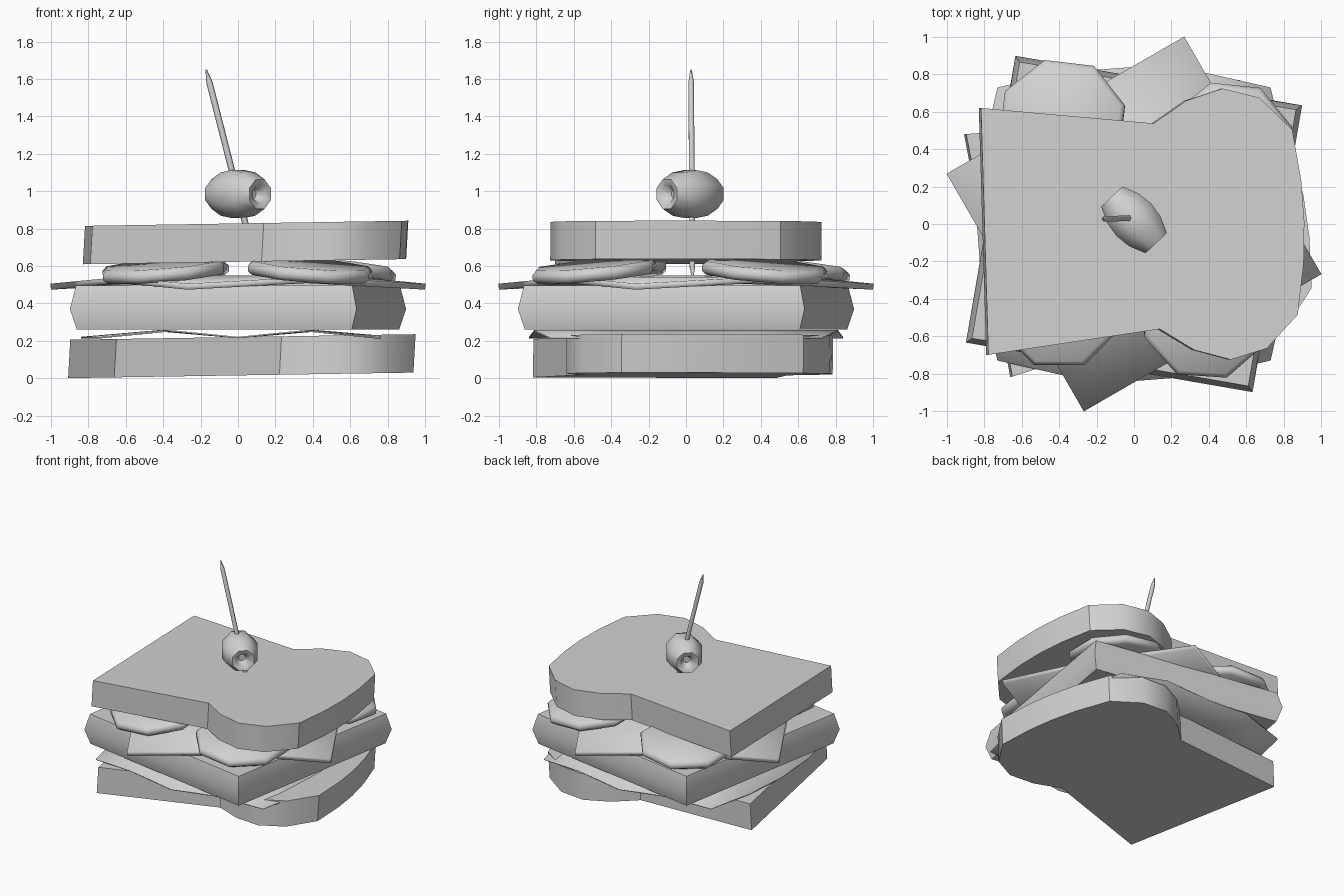
import bpy, bmesh, math
from math import cos, sin, pi
from mathutils import Vector, Matrix

cube = bpy.data.objects.get("Cube")
if cube:
    bpy.data.objects.remove(cube, do_unlink=True)

grey = bpy.data.materials.new("plain_grey")
grey.use_nodes = True
colour = (0.64, 0.64, 0.64, 1)
grey.diffuse_color = colour
grey.node_tree.nodes["Principled BSDF"].inputs["Base Color"].default_value = colour


def finish(name, bm, matrix=Matrix(), angle=35):
    """Turn a bmesh into a shaded object."""
    bmesh.ops.recalc_face_normals(bm, faces=bm.faces)
    mesh = bpy.data.meshes.new(name)
    bm.to_mesh(mesh)
    bm.free()
    mesh.transform(matrix)
    mesh.materials.append(grey)
    obj = bpy.data.objects.new(name, mesh)
    bpy.context.collection.objects.link(obj)
    bpy.ops.object.select_all(action='DESELECT')
    obj.select_set(True)
    bpy.context.view_layer.objects.active = obj
    bpy.ops.object.shade_smooth_by_angle(angle=math.radians(angle))
    return obj


def loft(name, rings, matrix=Matrix(), angle=35):
    """Bridge rings of equal point count and cap both ends."""
    bm = bmesh.new()
    loops = [[bm.verts.new(p) for p in ring] for ring in rings]
    n = len(loops[0])
    for low, high in zip(loops, loops[1:]):
        for i in range(n):
            j = (i + 1) % n
            bm.faces.new((low[i], low[j], high[j], high[i]))
    bm.faces.new(loops[0])
    bm.faces.new(loops[-1])
    return finish(name, bm, matrix, angle)


def turned(name, profile, sides, matrix, angle=35, start=0.5):
    """Revolve (radius, height) pairs around z."""
    turns = [2 * pi * (i + start) / sides for i in range(sides)]
    rings = [[(r * cos(a), r * sin(a), z) for a in turns] for r, z in profile]
    return loft(name, rings, matrix, angle)


def place(x, y, z, turn=0):
    return Matrix.Translation((x, y, z)) @ Matrix.Rotation(turn, 4, 'Z')


# Bread slices: mirrored half outline, starting at the square end
half = [(0, .66), (.92, .55), (1.10, .667), (1.295, .725),
        (1.49, .67), (1.66, .495), (1.70, .22)]
outline = half + [(1.71, 0)] + [(x, -y) for x, y in reversed(half)]


def bread(name, x, y, z, turn):
    rings = [[(px + lean, py, h) for px, py in outline]
             for lean, h in ((0, 0), (.015, .205))]
    tilt = Matrix.Rotation(-.016, 4, 'Y')
    loft(name, rings, Matrix.Translation((x, y, z)) @ tilt
         @ Matrix.Rotation(turn, 4, 'Z'))


bread("bottom_bread", -.785, -.17, .003, .188)
bread("top_bread", -.81, -.04, .61, .03)


# Thin draped sheets
def sheet(name, cuts, half_size, shape, thickness, turn=0):
    bm = bmesh.new()
    bmesh.ops.create_grid(bm, x_segments=cuts, y_segments=cuts, size=1)
    for v in bm.verts:
        v.co = shape(v.co.x, v.co.y, half_size)
    obj = finish(name, bm, Matrix.Rotation(turn, 4, 'Z'), 20)
    solid = obj.modifiers.new("thickness", 'SOLIDIFY')
    solid.thickness = thickness
    solid.offset = 0


def leaf_shape(u, v, s):
    # Edges bow outward, height ripples across the width
    x = u * s * (1 + .15 * (1 - v * v))
    y = v * s * (1 + .15 * (1 - u * u))
    return Vector((x, y, .236 - .018 * cos(2 * pi * u)))


def cheese_shape(u, v, s):
    drop = .045 if abs(u * v) > .5 else .01 * max(abs(u), abs(v))
    return Vector((u * s, v * s, .535 - drop))


sheet("lettuce_leaf", 4, .73, leaf_shape, .008)
sheet("cheese_slice", 2, .733, cheese_shape, .032, pi / 6)

# Square filling with a bulging rim
turned("filling_slab", [(1.055, .26), (1.1, .37), (1.06, .495)], 4,
       Matrix.Rotation(math.radians(-9.8), 4, 'Z'))

# Tomato slices, each sloping down away from the middle
slices = [("front_right", -.40, -.43, 0), ("front_left", .385, -.49, -.07),
          ("back_left", .51, .42, -.1), ("back_right", -.385, .54, -.12)]
for side, x, y, turn in slices:
    tilt = Matrix.Rotation(.115, 4, Vector((-y, x, 0)).normalized())
    rim = [(.325, -.036), (.35, -.016), (.35, .014), (.325, .036)]
    turned("tomato_" + side, rim, 8, Matrix.Translation((x, y, .576)) @ tilt
           @ Matrix.Rotation(turn, 4, 'Z'), 60)

# Olive lying on its side, with a dimple at each end
end = [(.025, .115), (.05, .165), (.085, .172), (.125, .085)]
olive = [(r, -t) for r, t in end] + [(.138, 0)] + [(r, t) for r, t in reversed(end)]
axis = Vector((1, -1.05, 0)).to_track_quat('Z', 'Y').to_matrix().to_4x4()
turned("olive", olive, 8, Matrix.Translation((0, .022, .985)) @ axis, 60)

# Cocktail stick, pointed at both ends
foot, tip = Vector((.115, .035, .53)), Vector((-.17, .027, 1.65))
length = (tip - foot).length
lean = (tip - foot).to_track_quat('Z', 'Y').to_matrix().to_4x4()
turned("cocktail_stick", [(.004, 0), (.017, .07), (.017, length - .07), (.004, length)],
       6, Matrix.Translation(foot) @ lean, 60)
